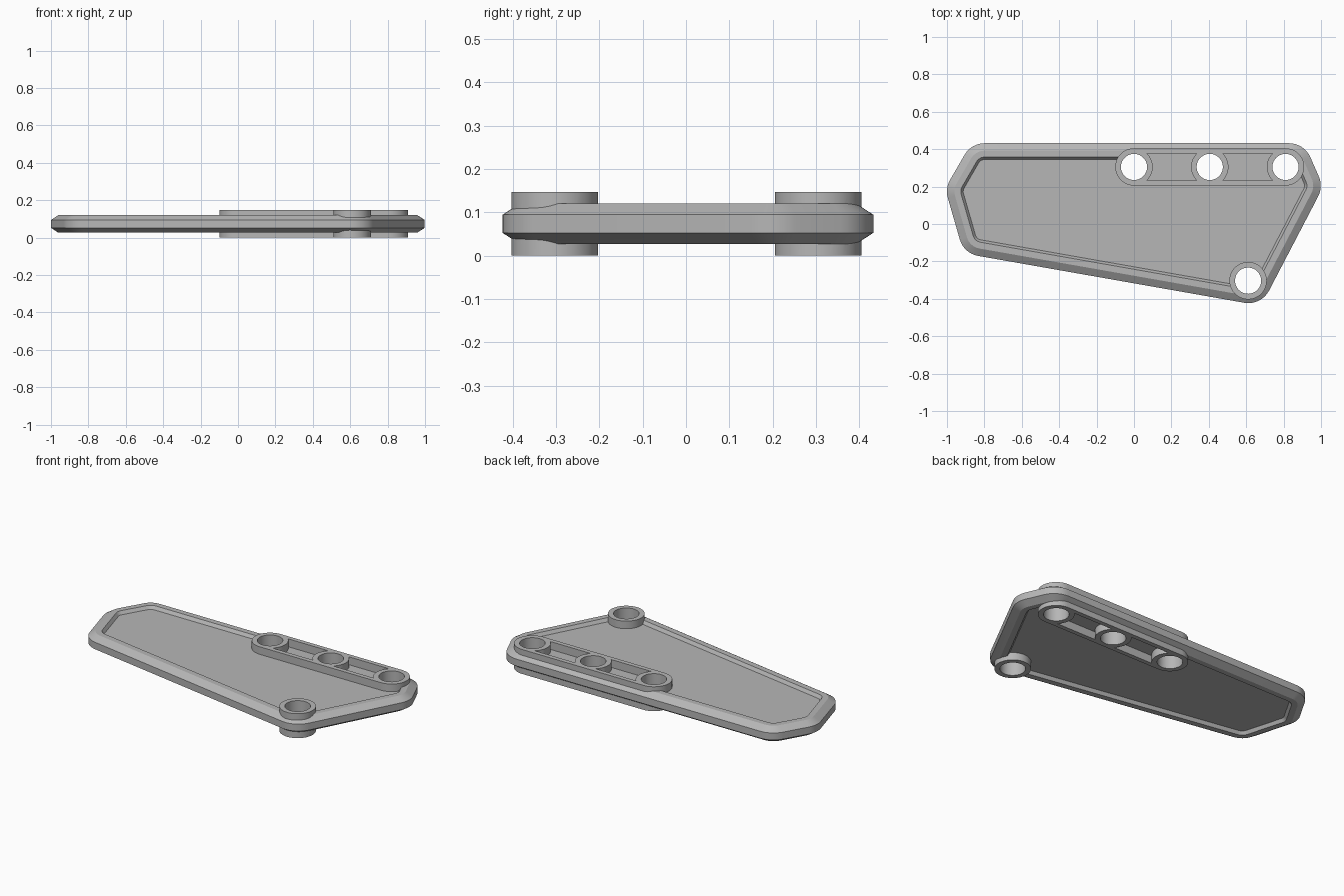
import bpy, bmesh, math
from mathutils import Vector

if "Cube" in bpy.data.objects:
    bpy.data.objects.remove(bpy.data.objects["Cube"])

MID = 0.0735            # mid height; everything mirrors about it
HALF = 0.0735           # half height of the bosses
RING_R, HOLE_R = 0.1, 0.07
BEAM_Y = 0.305
BEAM_X = (0.0, 0.405, 0.81)
CORNER_BOSS = (0.61, -0.303)

grey = bpy.data.materials.new("light grey")
grey.diffuse_color = (0.47, 0.47, 0.47, 1)
grey.use_nodes = True
grey.node_tree.nodes["Principled BSDF"].inputs["Base Color"].default_value = grey.diffuse_color


def loft(name, rings):
    """Closed solid through stacked rings of equal point count."""
    bm = bmesh.new()
    loops = [[bm.verts.new(p) for p in ring] for ring in rings]
    n = len(loops[0])
    for a, b in zip(loops, loops[1:]):
        for i in range(n):
            j = (i + 1) % n
            bm.faces.new((a[i], a[j], b[j], b[i]))
    bm.faces.new(loops[0][::-1])
    bm.faces.new(loops[-1])
    bmesh.ops.recalc_face_normals(bm, faces=bm.faces[:])
    mesh = bpy.data.meshes.new(name)
    bm.to_mesh(mesh)
    bm.free()
    mesh.materials.append(grey)
    ob = bpy.data.objects.new(name, mesh)
    bpy.context.collection.objects.link(ob)
    return ob


def prism(name, outline, z0, z1):
    return loft(name, [[(x, y, z) for x, y in outline] for z in (z0, z1)])


def arc(cx, cy, r, a0, a1, n):
    return [(cx + r * math.cos(a0 + (a1 - a0) * i / n),
             cy + r * math.sin(a0 + (a1 - a0) * i / n)) for i in range(n + 1)]


def circle(cx, cy, r, n=48):
    return arc(cx, cy, r, 0, 2 * math.pi, n)[:-1]


def rounded(corners, r, inset, n=8):
    """Counter-clockwise polygon with round corners, shrunk by inset."""
    pts = []
    for i, c in enumerate(corners):
        p, q = Vector(corners[i - 1]), Vector(corners[(i + 1) % len(corners)])
        c = Vector(c)
        d0, d1 = (c - p).normalized(), (q - c).normalized()
        n0, n1 = Vector((d0.y, -d0.x)), Vector((d1.y, -d1.x))
        centre = c - (n0 + n1) * (r / (1 + n0.dot(n1)))
        a0 = math.atan2(n0.y, n0.x)
        turn = math.acos(max(-1, min(1, n0.dot(n1))))
        pts += arc(centre.x, centre.y, r - inset, a0, a0 + turn, n)
    return pts


def combine(target, tool, operation):
    mod = target.modifiers.new(operation, 'BOOLEAN')
    mod.operation, mod.object, mod.solver = operation, tool, 'EXACT'
    bpy.context.view_layer.objects.active = target
    bpy.ops.object.modifier_apply(modifier=mod.name)
    bpy.data.objects.remove(tool)


# Panel: bevelled edge, flat rim and recessed floor on both sides
corners = [(-0.91, -0.157), (0.68, -0.437), (1.012, 0.2),
           (0.91, 0.432), (-0.87, 0.432), (-1.01, 0.19)]
half = [(0.0, 0.021), (0.04, 0.047), (0.074, 0.047), (0.087, 0.028)]
section = [(d, -h) for d, h in reversed(half)] + half
panel = loft("panel", [[(x, y, MID + h) for x, y in rounded(corners, 0.125, d)]
                       for d, h in section])

# Beam with round ends
quarter = math.pi / 2
stadium = (arc(BEAM_X[2], BEAM_Y, RING_R, -quarter, quarter, 24)
           + arc(BEAM_X[0], BEAM_Y, RING_R, quarter, 3 * quarter, 24))
combine(panel, prism("beam", stadium, 0, 2 * HALF), 'UNION')

# Single boss at the lower corner
combine(panel, prism("corner_boss", circle(*CORNER_BOSS, RING_R), 0, 2 * HALF), 'UNION')

# Pockets between the beam holes, top and bottom
a = math.asin(0.073 / RING_R)
for x0, x1 in zip(BEAM_X, BEAM_X[1:]):
    outline = (arc(x0, BEAM_Y, RING_R, a, -a, 12)
               + arc(x1, BEAM_Y, RING_R, math.pi + a, math.pi - a, 12))
    for side in (-1, 1):
        z0, z1 = sorted((MID + side * 0.026, MID + side * 0.12))
        combine(panel, prism("pocket_cutter", outline, z0, z1), 'DIFFERENCE')

# Pin holes right through
for x, y in [(x, BEAM_Y) for x in BEAM_X] + [CORNER_BOSS]:
    combine(panel, prism("hole_cutter", circle(x, y, HOLE_R), -0.1, 0.25), 'DIFFERENCE')

# Smooth round walls, crisp edges
bpy.ops.object.select_all(action='DESELECT')
panel.select_set(True)
bpy.context.view_layer.objects.active = panel
bpy.ops.object.shade_smooth_by_angle(angle=math.radians(25))
